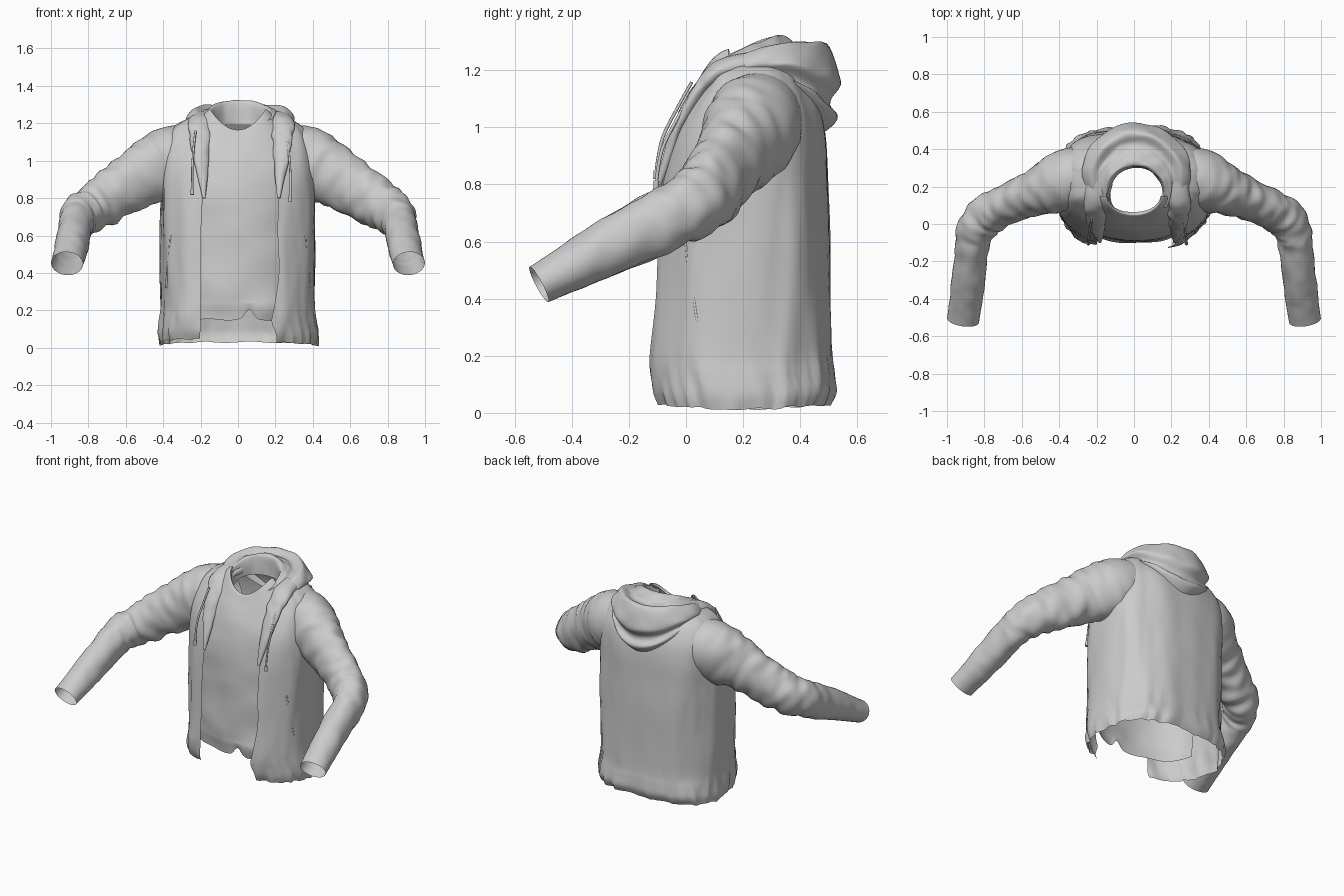
import bpy, bmesh, math
from mathutils import Vector, noise

cube = bpy.data.objects.get("Cube")
if cube:
    bpy.data.objects.remove(cube)

cloth = bpy.data.materials.new("grey_cloth")
cloth.use_nodes = True
GREY = (0.6, 0.6, 0.6, 1)
cloth.diffuse_color = GREY
cloth.node_tree.nodes["Principled BSDF"].inputs["Base Color"].default_value = GREY


def smooth_rows(rows, steps):
    """Catmull-Rom interpolation through rows of numbers."""
    out = []
    last = len(rows) - 1
    for i in range(last):
        a, b, c, d = (rows[min(max(k, 0), last)] for k in range(i - 1, i + 3))
        for s in range(steps):
            t = s / steps
            out.append([q + t / 2 * (r - p + t * (2 * p - 5 * q + 4 * r - e + t * (3 * (q - r) + e - p)))
                        for p, q, r, e in zip(a, b, c, d)])
    return out + [list(rows[-1])]


def loft(name, grid, closed=False, is_hole=None):
    """Skin a grid of points into one smooth sheet or tube."""
    bm = bmesh.new()
    rings = [[bm.verts.new(p) for p in ring] for ring in grid]
    for low, high in zip(rings, rings[1:]):
        n = len(low)
        for j in range(n if closed else n - 1):
            k = (j + 1) % n
            bm.faces.new((low[j], low[k], high[k], high[j]))
    bmesh.ops.recalc_face_normals(bm, faces=bm.faces)
    if is_hole:
        gone = [f for f in bm.faces if is_hole(f.calc_center_median())]
        bmesh.ops.delete(bm, geom=gone, context="FACES")
    for f in bm.faces:
        f.smooth = True
    mesh = bpy.data.meshes.new(name)
    bm.to_mesh(mesh)
    bm.free()
    mesh.materials.append(cloth)
    bpy.context.collection.objects.link(bpy.data.objects.new(name, mesh))


def cord(name, points, radius):
    curve = bpy.data.curves.new(name, "CURVE")
    curve.dimensions = "3D"
    curve.bevel_depth = radius
    curve.bevel_resolution = 2
    curve.use_fill_caps = True
    spline = curve.splines.new("POLY")
    spline.points.add(len(points) - 1)
    for p, co in zip(spline.points, points):
        p.co = (*co, 1)
    curve.materials.append(cloth)
    bpy.context.collection.objects.link(bpy.data.objects.new(name, curve))


def tube(name, path, wrinkle, side, segs=32):
    """Sweep an ellipse along rows of x, y, z, half width, half height."""
    rows = smooth_rows(path, 7)
    grid = []
    for i, (x, y, z, rw, rh) in enumerate(rows):
        ahead, behind = rows[min(i + 1, len(rows) - 1)], rows[max(i - 1, 0)]
        along = (Vector(ahead[:3]) - Vector(behind[:3])).normalized()
        across = along.cross(Vector((0, 0, 1))).normalized()
        up = across.cross(along)
        amount = wrinkle * math.sin(math.pi * i / (len(rows) - 1))
        ring = []
        for j in range(segs):
            t = math.tau * j / segs
            c, s = math.cos(t), math.sin(t)
            k = 1 + amount * noise.noise(Vector((c * 1.2, s * 1.2 + side * 5, i * 0.3)))
            p = Vector((x, y, z)) + across * (rw * c * k) + up * (rh * s * k)
            ring.append((p.x * side, p.y, p.z))
        grid.append(ring)
    loft(name, grid, True)


def power(v, e):
    return math.copysign(abs(v) ** e, v)


def arm_hole(p):
    return abs(p.x) > 0.3 and math.hypot((p.y - 0.215) / 0.12, (p.z - 0.97) / 0.13) < 1


# Jacket body: z, half width, front y, back y, left and right opening edge
body_rows = [
    (0.01, .415, -.11, .505, .20, .20), (.06, .42, -.13, .525, .20, .20),
    (.13, .415, -.14, .52, .18, .205), (.21, .41, -.14, .51, .19, .205),
    (.40, .412, -.125, .505, .215, .20), (.60, .412, -.115, .505, .21, .20),
    (.80, .412, -.10, .50, .215, .19), (.95, .41, -.07, .495, .23, .18),
    (1.06, .40, -.02, .475, .22, .17), (1.14, .375, .035, .435, .21, .16),
    (1.19, .335, .07, .40, .20, .15), (1.23, .26, .10, .37, .18, .14),
    (1.25, .20, .12, .35, .16, .13)]
ROUND = 2.6
SEGS = 90
body = []
for z, a, yf, yb, gl, gr in smooth_rows(body_rows, 5):
    t0 = -math.acos((gl / a) ** (ROUND / 2))
    t1 = math.pi + math.acos((gr / a) ** (ROUND / 2))
    ring = []
    for j in range(SEGS + 1):
        t = t0 + (t1 - t0) * j / SEGS
        c, s = math.cos(t), math.sin(t)
        hem = max(0, 1 - z / 0.25)
        fold = noise.noise(Vector((c * 3, s * 3, z * 1.6))) * 0.014
        fold += noise.noise(Vector((c * 9, s * 9, z * 5))) * (0.003 + 0.02 * hem)
        k = 1 + fold / 0.35
        drop = hem * (0.02 * abs(s) + 0.012 * noise.noise(Vector((c * 5, s * 5, 0))))
        if s < 0 and c < 0:
            drop += hem * 0.02
        ring.append((a * power(c, 2 / ROUND) * k,
                     (yf + yb) / 2 + (yb - yf) / 2 * power(s, 2 / ROUND) * k, z + drop))
    body.append(ring)
loft("jacket_body", body, is_hole=arm_hole)

# Sleeves, hood lapels, drawstrings and pocket welts on both sides
sleeve = [
    (.25, .27, 1.06, .14, .15), (.33, .245, 1.015, .165, .182), (.43, .205, .96, .152, .185),
    (.52, .168, .912, .125, .162), (.62, .13, .852, .11, .147), (.72, .085, .785, .105, .135),
    (.80, .035, .735, .108, .122), (.85, -.04, .695, .10, .112), (.867, -.13, .65, .09, .108),
    (.885, -.30, .565, .09, .095), (.90, -.42, .50, .087, .08), (.914, -.515, .45, .086, .07)]
lapel = [
    (.20, .23, 1.225, .07, .04), (.22, .13, 1.205, .065, .035), (.22, .06, 1.145, .058, .028),
    (.217, -.002, 1.05, .047, .022), (.207, -.055, .92, .028, .02), (.20, -.095, .80, .008, .008)]
string = [(.245, .02, 1.14), (.255, -.03, 1.05), (.262, -.08, .95), (.262, -.10, .86), (.262, -.105, .80)]
pocket = [(.36, 0, .60), (.368, .01, .50), (.376, .025, .42), (.384, .04, .32)]
for side, word in ((1, "left"), (-1, "right")):
    tube(word + "_sleeve", sleeve, 0.13, side)
    shift = 0.018 * side
    tube(word + "_hood_lapel", [(r[0] + shift, *r[1:]) for r in lapel], 0.2, side, 20)
    line = [((x + shift) * side, y, z - shift) for x, y, z in smooth_rows(string, 5)]
    cord(word + "_drawstring", line, 0.006)
    cord(word + "_drawstring_tip", line[-4:], 0.010)
    cord(word + "_pocket_welt", [(x * side, y, z) for x, y, z in smooth_rows(pocket, 4)], 0.006)

# Hood lying round the neck: half width, front y, back y, then z at front, side, back
hood_rows = [
    (.14, .02, .30, 1.12, 1.17, 1.19), (.155, .01, .315, 1.16, 1.255, 1.32),
    (.18, 0, .38, 1.16, 1.26, 1.295), (.205, 0, .43, 1.16, 1.255, 1.275),
    (.245, 0, .49, 1.14, 1.27, 1.29), (.29, .01, .54, 1.09, 1.225, 1.16),
    (.28, .02, .505, 1.09, 1.205, 1.09), (.285, .02, .532, 1.09, 1.19, 1.03),
    (.255, .03, .475, 1.08, 1.175, .975)]
hood = []
for i, (a, yf, yb, zf, zs, zb) in enumerate(smooth_rows(hood_rows, 6)):
    ring = []
    for j in range(61):
        phi = math.radians(-122 + 244 * j / 60)
        c, s = math.cos(phi), math.sin(phi)
        z = zs + c * (zb - zf) / 2 + c * c * ((zb + zf) / 2 - zs)
        crease = noise.noise(Vector((s * 2.5, c * 2.5 + i * 0.12, i * 0.2))) * 0.015
        ring.append((a * s * (1 + crease * 2) + 0.012,
                     (yf + yb) / 2 + (yb - yf) / 2 * c + crease * c * 0.6, z + crease * 0.5))
    hood.append(ring)
loft("hood", hood)

# Shirt front: z, rise toward the sides, half width, front y, centre y
shirt_rows = [
    (.15, 0, .35, -.09, .18), (.22, 0, .36, -.105, .18), (.30, 0, .36, -.10, .18),
    (.60, 0, .36, -.095, .18), (.80, 0, .36, -.085, .18), (.95, .02, .35, -.06, .18),
    (1.06, .06, .29, -.015, .18), (1.13, .09, .21, .025, .18), (1.165, .11, .155, .05, .18),
    (1.15, .11, .145, .065, .18)]
shirt = []
for z, rise, a, yf, yc in smooth_rows(shirt_rows, 6):
    ring = []
    for j in range(81):
        t = math.radians(-82 + 164 * j / 80)
        s, c = math.sin(t), math.cos(t)
        x = a * s
        low = max(0, 1 - (z - 0.15) / 0.1)
        notch = low * (0.05 * math.exp(-((x - 0.06) / 0.03) ** 2) + 0.004 * math.sin(x * 30))
        fold = 0.010 * noise.noise(Vector((x * 5, z * 7, 2))) * (1.6 if z < 0.35 else 1)
        ring.append((x, yc - (yc - yf) * c ** 0.8 + fold, z + rise * s * s + notch))
    shirt.append(ring)
loft("shirt_front", shirt)
